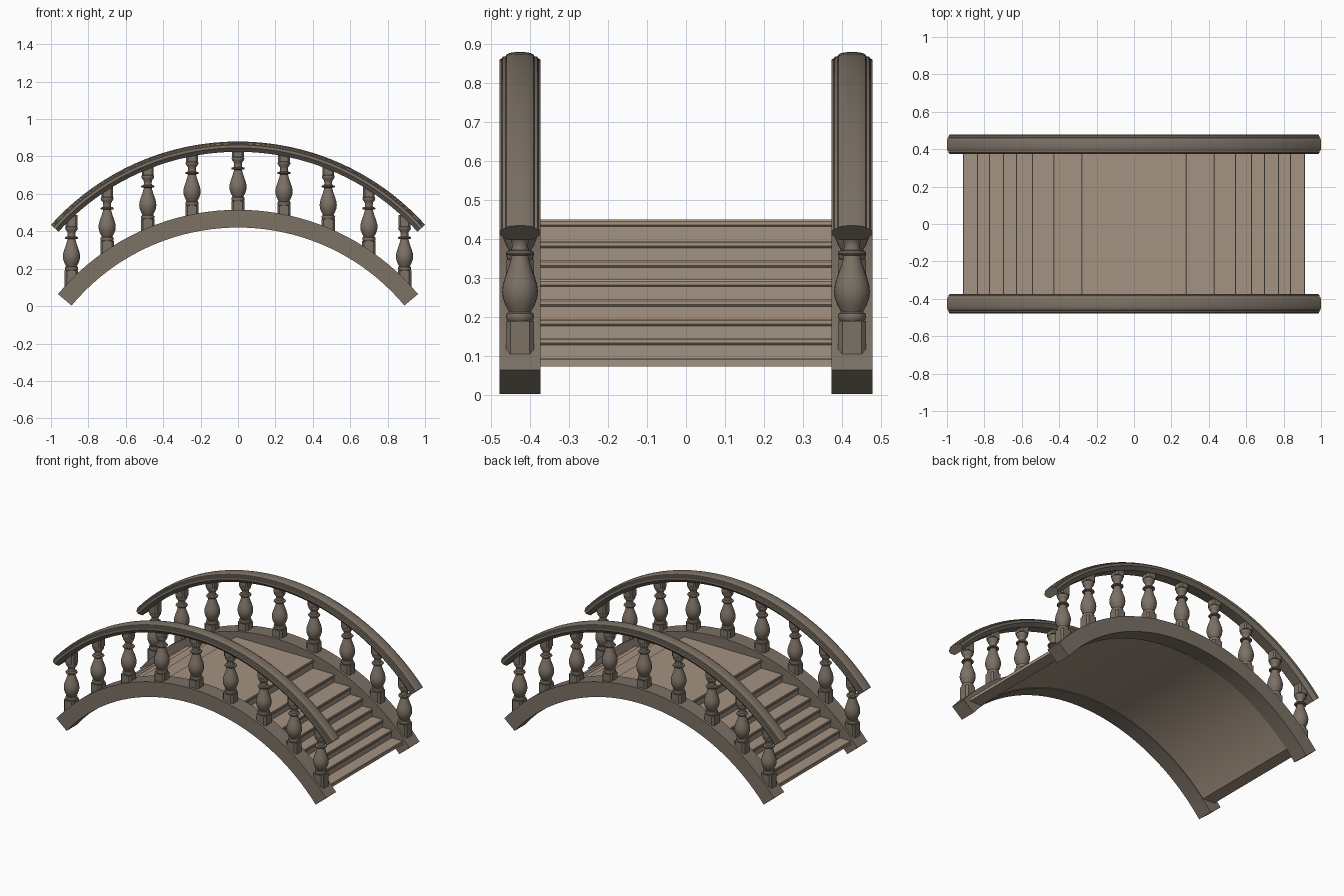
import bpy, bmesh, math

if "Cube" in bpy.data.objects:
    bpy.data.objects.remove(bpy.data.objects["Cube"])

def material(name, rgb):
    m = bpy.data.materials.new(name)
    m.diffuse_color = (*rgb, 1)
    m.use_nodes = True
    m.node_tree.nodes["Principled BSDF"].inputs["Base Color"].default_value = m.diffuse_color
    return m

WOOD = material("dark_wood", (0.20, 0.165, 0.13))
DECK = material("light_wood", (0.37, 0.29, 0.22))

RAIL_Y = 0.426
OUT_R, IN_R, ARC_Z = 1.253, 1.158, -0.738   # side beam arc
RAIL_R, RAIL_Z = 1.291, -0.466              # handrail arc (underside)

def finish(bm, name, mat):
    bmesh.ops.recalc_face_normals(bm, faces=bm.faces)
    me = bpy.data.meshes.new(name)
    bm.to_mesh(me)
    bm.free()
    me.materials.append(mat)
    ob = bpy.data.objects.new(name, me)
    bpy.context.collection.objects.link(ob)
    bpy.context.view_layer.objects.active = ob
    bpy.ops.object.select_all(action='DESELECT')
    ob.select_set(True)
    bpy.ops.object.shade_smooth_by_angle(angle=math.radians(30))
    return ob

def bridge(bm, rings):
    """Skin closed rings of points and cap both ends."""
    vs = [[bm.verts.new(p) for p in r] for r in rings]
    n = len(vs[0])
    for a, b in zip(vs, vs[1:]):
        for i in range(n):
            bm.faces.new((a[i], a[(i + 1) % n], b[(i + 1) % n], b[i]))
    bm.faces.new(vs[0])
    bm.faces.new(vs[-1])

def arc_sweep(name, section, radius, cz, half_deg, y, mat, steps=40):
    """Sweep a (width, height) section along an arch."""
    bm = bmesh.new()
    rings = []
    for k in range(steps + 1):
        a = math.radians(half_deg) * (2 * k / steps - 1)
        rings.append([((radius + t) * math.sin(a), y + w,
                       cz + (radius + t) * math.cos(a)) for w, t in section])
    bridge(bm, rings)
    return finish(bm, name, mat)

# Cross-sections: plain beam and moulded handrail
beam = [(-.052, 0), (.052, 0), (.052, OUT_R - IN_R), (-.052, OUT_R - IN_R)]
half = [(.033, 0), (.053, .021), (.053, .036), (.047, .039), (.045, .043),
        (.037, .044), (.035, .049), (.026, .053), (.012, .055)]
rail = half + [(-w, t) for w, t in reversed(half)]

# Baluster: turned profile (radius, height above beam top) plus two blocks
turned = [(.030, .045), (.034, .050), (.036, .058), (.034, .066), (.028, .069),
          (.031, .075), (.038, .088), (.044, .105), (.046, .122), (.044, .140),
          (.038, .160), (.030, .182), (.024, .202), (.021, .214), (.033, .216),
          (.036, .221), (.033, .226), (.022, .229), (.020, .240), (.023, .254),
          (.031, .264), (.034, .272), (.033, .279), (.026, .284)]

def block(bm, x, y, z0, z1, h, c):
    o = [(h, -c), (h, c), (c, h), (-c, h), (-h, c), (-h, -c), (-c, -h), (c, -h)]
    bridge(bm, [[(x + a, y + b, z) for a, b in o] for z in (z0, z1)])

def baluster(name, x, y, z, mat):
    bm = bmesh.new()
    n = 24
    bridge(bm, [[(x + r * math.cos(i * math.tau / n), y + r * math.sin(i * math.tau / n), z + h)
                 for i in range(n)] for r, h in turned])
    block(bm, x, y, z - .042, z + .046, .036, .025)
    block(bm, x, y, z + .282, z + .344, .031, .022)
    finish(bm, name, mat)

for side, y in (("front", -RAIL_Y), ("back", RAIL_Y)):
    arc_sweep(side + "_beam", beam, IN_R, ARC_Z, 50.2, y, WOOD)
    arc_sweep(side + "_handrail", rail, RAIL_R, RAIL_Z, 48.0, y, WOOD)
    for k in range(-4, 5):
        a = math.radians(11.32 * k)
        baluster(f"{side}_baluster_{k + 5}", OUT_R * math.sin(a), y,
                 ARC_Z + OUT_R * math.cos(a), WOOD)

# Stepped deck: nosed treads on top, arched underside
tread_x = [.28, .43, .545, .63, .70, .775, .84, .915]
tread_z = [.45, .395, .345, .296, .245, .195, .146, .095]
right = []
for i, (x, z) in enumerate(zip(tread_x, tread_z)):
    if i:
        right.append((tread_x[i - 1] - .005, z))
    right += [(x - .003, z), (x, z - .004), (x, z - .013), (x - .003, z - .017)]
    if i < 7:
        right.append((x - .005, z - .018))
right[-1] = (.915, .073)
DECK_R = 1.163
end = math.acos((.073 - ARC_Z) / DECK_R)
under = [(DECK_R * math.sin(end * (1 - k / 12)), ARC_Z + DECK_R * math.cos(end * (1 - k / 12)))
         for k in range(25)]
outline = right + under + [(-x, z) for x, z in reversed(right)]
bm = bmesh.new()
bridge(bm, [[(x, y, z) for x, z in outline] for y in (-.378, .378)])
finish(bm, "stepped_deck", DECK)
